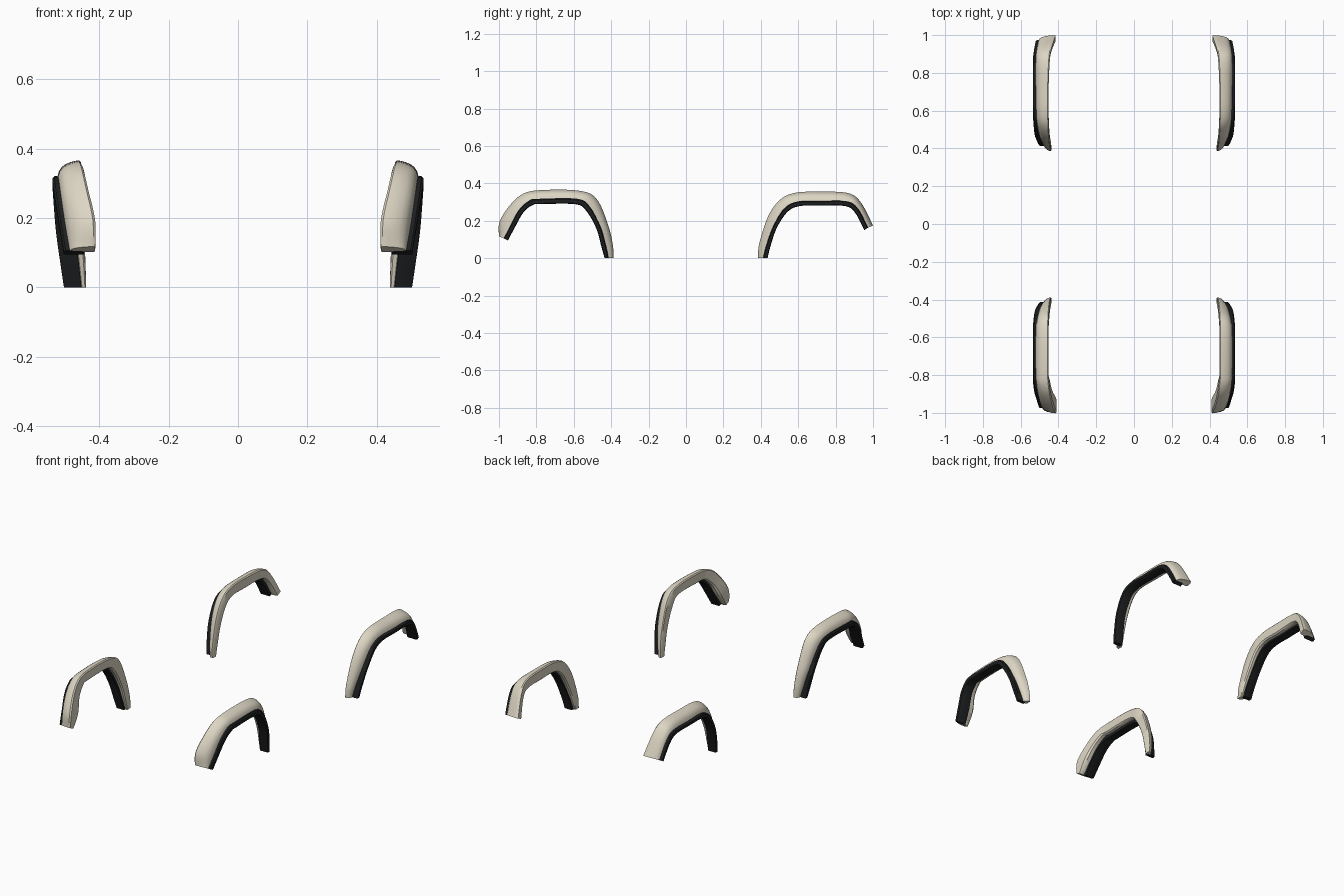
import bpy, bmesh
from mathutils import Vector

# stations along each arch: outer edge y,z | trim border y,z | inner edge y,z | x inner, x body, x trim
FRONT = [
    (-1.0, .118, -.975, .106, -.952, .095, .412, .485, .503),
    (-.997, .195, -.937, .18, -.912, .17, .412, .498, .515),
    (-.94, .285, -.893, .26, -.868, .247, .432, .51, .528),
    (-.872, .344, -.834, .311, -.82, .284, .446, .517, .535),
    (-.78, .364, -.78, .318, -.78, .289, .453, .52, .535),
    (-.58, .362, -.583, .318, -.594, .289, .453, .52, .535),
    (-.48, .32, -.513, .275, -.535, .255, .45, .515, .533),
    (-.417, .18, -.455, .163, -.48, .16, .445, .50, .525),
    (-.391, .07, -.426, .06, -.452, .06, .44, .48, .511),
    (-.388, 0, -.414, 0, -.435, 0, .438, .468, .502),
]
REAR = [
    (.386, 0, .412, 0, .436, 0, .438, .468, .502),
    (.391, .075, .428, .065, .452, .065, .44, .48, .511),
    (.438, .222, .466, .17, .487, .165, .446, .50, .525),
    (.503, .313, .524, .265, .545, .25, .45, .512, .532),
    (.585, .35, .594, .303, .61, .279, .452, .517, .535),
    (.717, .356, .717, .306, .717, .281, .452, .52, .535),
    (.868, .348, .862, .304, .85, .279, .446, .52, .535),
    (.936, .297, .92, .265, .904, .243, .436, .515, .53),
    (1.0, .175, .973, .163, .953, .15, .415, .505, .52),
]


def resample(st, n=6):
    """Smooth interpolation through the stations."""
    out = []
    for i in range(len(st) - 1):
        p = [Vector(st[max(0, min(len(st) - 1, i + k))]) for k in (-1, 0, 1, 2)]
        for j in range(n):
            t = j / n
            out.append(p[1] + .5 * t * ((p[2] - p[0]) + t * (2 * p[0] - 5 * p[1] + 4 * p[2] - p[3]
                       + t * (3 * (p[1] - p[2]) + p[3] - p[0]))))
    return out + [Vector(st[-1])]


def body_section(s):
    o, b, xi, w = Vector(s[0:2]), Vector(s[2:4]), s[6], s[7] - s[6]
    pts = [(0, .12), (.08, 0), (.25, .04), (.45, .12), (.65, .24), (.82, .42), (.94, .68), (1, 1),
           (.55, 1.05), (.4, 1.35), (.12, 1.35), (0, 1.2)]
    return [(xi + w * u, *(o.lerp(b, v))) for u, v in pts]


def trim_section(s):
    b, e, xb = Vector(s[2:4]), Vector(s[4:6]), s[8]
    xa = s[6] + .45 * (s[7] - s[6])
    pts = [(xa, 0), (xb - .006, 0), (xb, .2), (xb, .85), (xb - .005, 1), (xa, 1)]
    return [(x, *(b.lerp(e, v))) for x, v in pts]


def sweep(name, stations, section, mat):
    bm = bmesh.new()
    rings = [[bm.verts.new((x, y, max(z, 0))) for x, y, z in section(s)] for s in resample(stations)]
    n = len(rings[0])
    for a, b in zip(rings, rings[1:]):
        for i in range(n):
            bm.faces.new((a[i], a[(i + 1) % n], b[(i + 1) % n], b[i]))
    bm.faces.new(rings[0])
    bm.faces.new(rings[-1])
    bmesh.ops.recalc_face_normals(bm, faces=bm.faces)
    me = bpy.data.meshes.new(name)
    bm.to_mesh(me)
    bm.free()
    me.materials.append(mat)
    ob = bpy.data.objects.new(name, me)
    bpy.context.collection.objects.link(ob)
    ob.modifiers.new("mirror", 'MIRROR').use_clip = False
    bpy.ops.object.select_all(action='DESELECT')
    ob.select_set(True)
    bpy.context.view_layer.objects.active = ob
    bpy.ops.object.shade_smooth_by_angle(angle=.7)


def material(name, col):
    m = bpy.data.materials.new(name)
    m.diffuse_color = col
    return m


cream = material("cream_paint", (.72, .67, .55, 1))
black = material("black_rubber", (.012, .013, .014, 1))

# fender flares and their rubber lips, mirrored left/right
for end, st in (("front", FRONT), ("rear", REAR)):
    sweep(end + "_fender_flare", st, body_section, cream)
    sweep(end + "_rubber_lip", st, trim_section, black)
